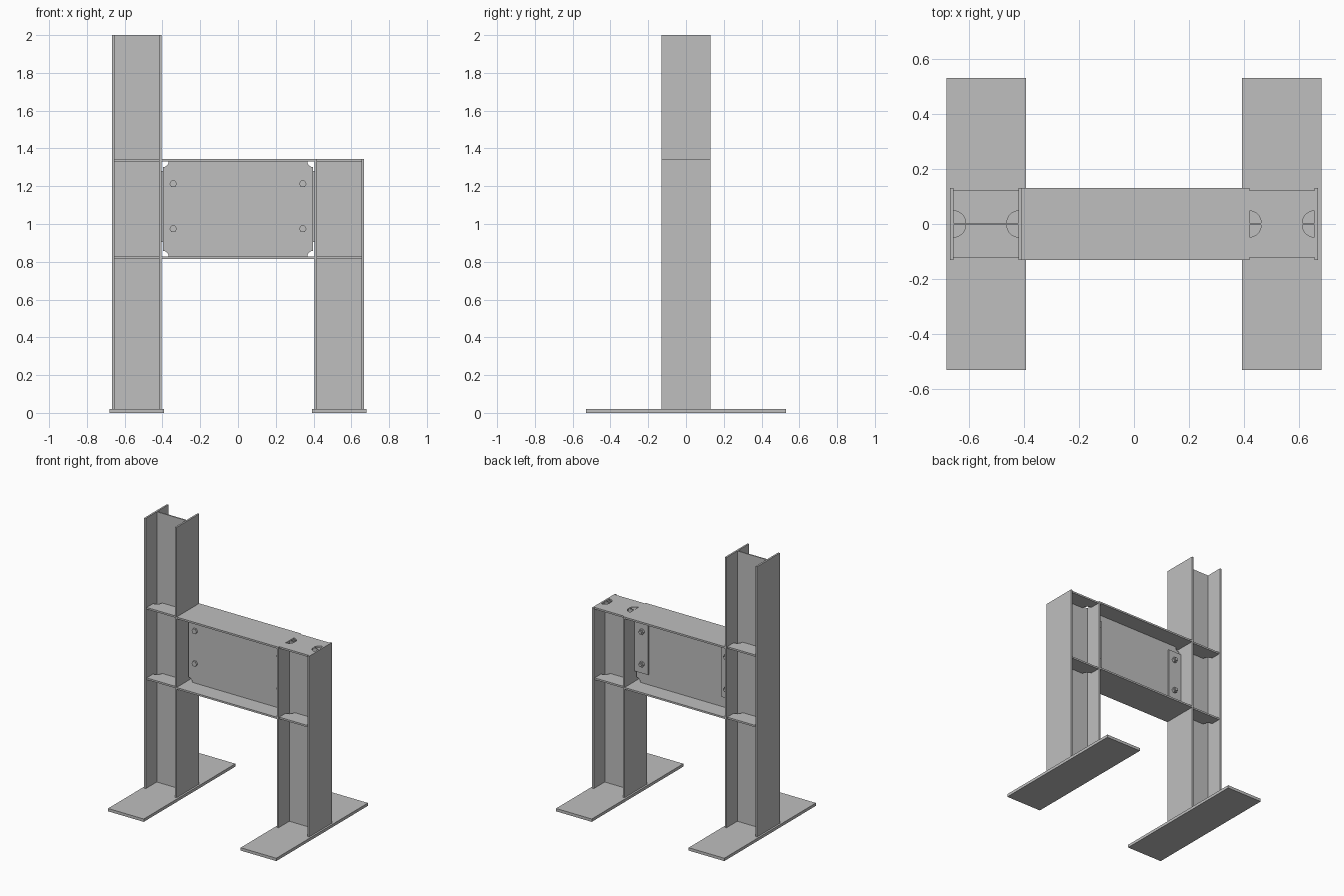
import bpy, bmesh, math
from mathutils import Matrix, Vector

if "Cube" in bpy.data.objects:
    bpy.data.objects.remove(bpy.data.objects["Cube"], do_unlink=True)

steel = bpy.data.materials.new("grey steel")
steel.use_nodes = True
GREY = (0.52, 0.52, 0.52, 1)
steel.diffuse_color = GREY
steel.node_tree.nodes["Principled BSDF"].inputs["Base Color"].default_value = GREY

# Main dimensions
COL_X, HALF, FL, WEB = 0.537, 0.131, 0.013, 0.0045   # column centre, half depth, flange, half web
BEAM_LO, BEAM_HI = 0.815, 1.344
BASE = 0.021
INNER = COL_X - HALF                                 # column face towards the beam


def finish(name, bm):
    bmesh.ops.recalc_face_normals(bm, faces=bm.faces)
    me = bpy.data.meshes.new(name)
    bm.to_mesh(me)
    bm.free()
    me.materials.append(steel)
    ob = bpy.data.objects.new(name, me)
    bpy.context.collection.objects.link(ob)
    return ob


def box(name, x0, x1, y0, y1, z0, z1):
    bm = bmesh.new()
    bmesh.ops.create_cube(bm, size=1)
    for v in bm.verts:
        v.co = Vector(((x0 + x1) / 2 + v.co.x * (x1 - x0),
                       (y0 + y1) / 2 + v.co.y * (y1 - y0),
                       (z0 + z1) / 2 + v.co.z * (z1 - z0)))
    return finish(name, bm)


def prism(name, pts, vec):
    """Extrude a closed outline of 3D points along vec."""
    bm = bmesh.new()
    face = bm.faces.new([bm.verts.new(p) for p in pts])
    new = bmesh.ops.extrude_face_region(bm, geom=[face])["geom"]
    bmesh.ops.translate(bm, verts=[g for g in new if isinstance(g, bmesh.types.BMVert)], vec=vec)
    return finish(name, bm)


def arc(cx, cy, r, a0, a1, n=8):
    """Arc points, angles in degrees."""
    return [(cx + r * math.cos(math.radians(a0 + (a1 - a0) * i / n)),
             cy + r * math.sin(math.radians(a0 + (a1 - a0) * i / n))) for i in range(n + 1)]


def column(side, cx, top):
    # H section standing on a long base plate
    box(side + "_base_plate", cx - 0.1445, cx + 0.1445, -0.53, 0.53, 0, BASE)
    h, f, w = HALF, HALF - FL, WEB
    section = [(-h, -h), (-f, -h), (-f, -w), (f, -w), (f, -h), (h, -h),
               (h, h), (f, h), (f, w), (-f, w), (-f, h), (-h, h)]
    prism(side + "_column", [(cx + x, y, BASE) for x, y in section], (0, 0, top - BASE))
    # Stiffeners level with the beam flanges, coped around the web roots
    r = 0.043
    outline = [(-f, 0.121)] + arc(-f, w, r, 90, 0) + arc(f, w, r, 180, 90) + [(f, 0.121)]
    for level, z in (("lower", BEAM_LO), ("upper", BEAM_HI - FL)):
        for place, s in (("front", -1), ("back", 1)):
            prism(f"{side}_{level}_{place}_stiffener",
                  [(cx + x, s * y, z) for x, y in outline], (0, 0, FL))


column("right", -COL_X, 2.0)
column("left", COL_X, BEAM_HI)

# Beam flanges
box("beam_bottom_flange", -INNER, INNER, -HALF, HALF, BEAM_LO, BEAM_LO + FL)
box("beam_top_flange", -INNER, INNER, -HALF, HALF, BEAM_HI - FL, BEAM_HI)

# Beam web with weld access holes at its four corners
wx, lo, hi, r = 0.397, BEAM_LO + FL, BEAM_HI - FL, 0.03
web = (arc(-wx, lo, r, 90, 0) + arc(wx, lo, r, 180, 90)
       + arc(wx, hi, r, 270, 180) + arc(-wx, hi, r, 0, -90))
prism("beam_web", [(x, -WEB, z) for x, z in web], (0, 2 * WEB, 0))


def hexagon(name, x, z, y0, y1, radius, sides=6):
    bm = bmesh.new()
    bmesh.ops.create_cone(bm, cap_ends=True, segments=sides, radius1=radius,
                          radius2=radius, depth=abs(y1 - y0))
    bm.transform(Matrix.Translation((x, (y0 + y1) / 2, z))
                 @ Matrix.Rotation(math.radians(90), 4, "X")
                 @ Matrix.Rotation(math.radians(90), 4, "Z"))
    return finish(name, bm)


# Shear tabs behind the web, each with two bolts
TAB = WEB + 0.012
for side, s in (("right", -1), ("left", 1)):
    xs = sorted((s * INNER, s * 0.297))
    box(side + "_shear_tab", xs[0], xs[1], WEB, TAB, 0.905, 1.28)
    for level, z in (("lower", 0.974), ("upper", 1.212)):
        x = s * 0.343
        hexagon(f"{side}_{level}_bolt_head", x, z, -WEB - 0.014, -WEB, 0.02)
        hexagon(f"{side}_{level}_nut", x, z, TAB, TAB + 0.017, 0.02)
        shank = hexagon(f"{side}_{level}_bolt_shank", x, z, -WEB, TAB + 0.026, 0.011, 16)
        bpy.ops.object.select_all(action="DESELECT")
        shank.select_set(True)
        bpy.context.view_layer.objects.active = shank
        bpy.ops.object.shade_smooth_by_angle(angle=math.radians(35))
